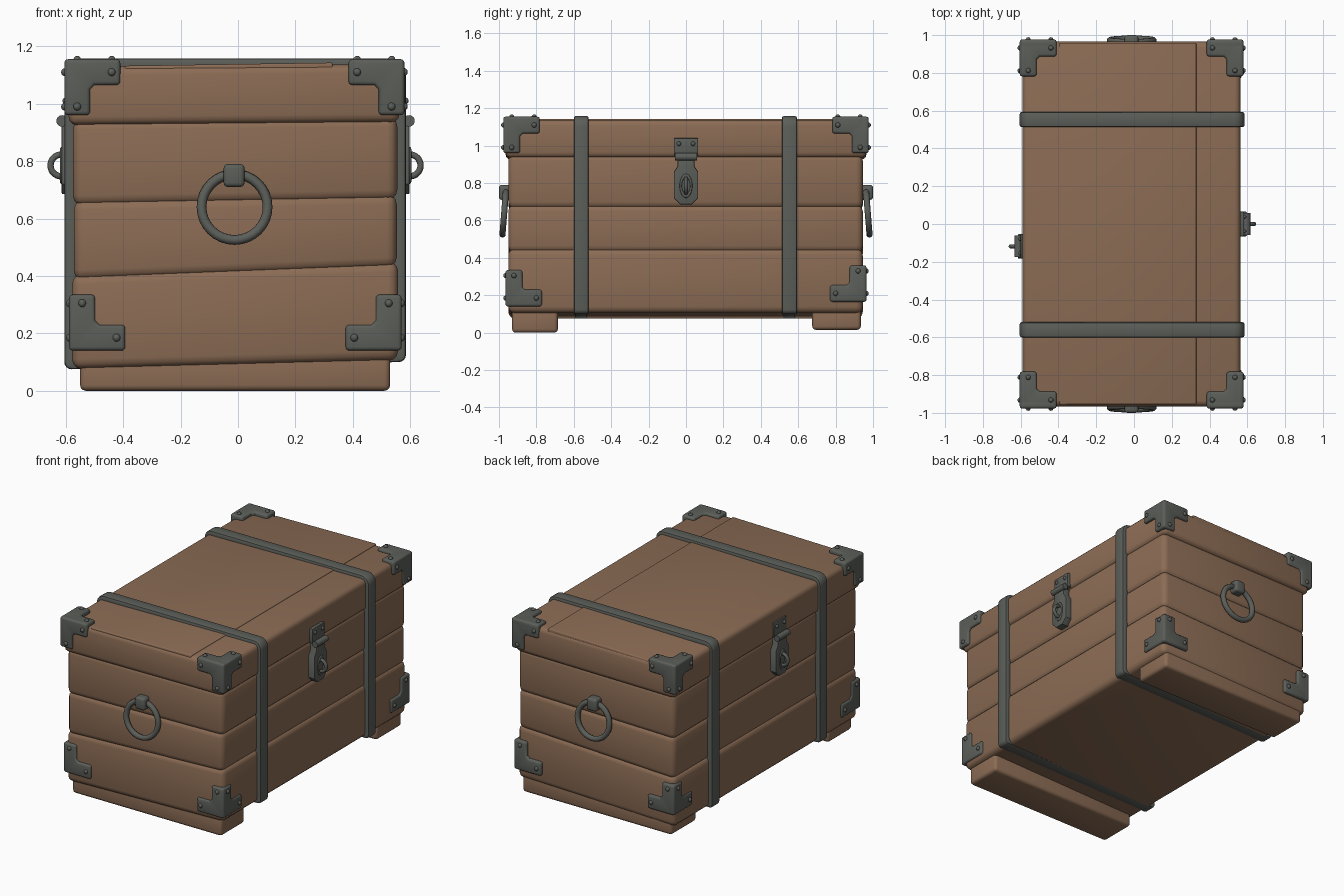
import bpy, bmesh, math
from mathutils import Matrix, Vector

if "Cube" in bpy.data.objects:
    bpy.data.objects.remove(bpy.data.objects["Cube"])


def material(name, rgb):
    m = bpy.data.materials.new(name)
    m.use_nodes = True
    m.diffuse_color = (*rgb, 1)
    node = next(n for n in m.node_tree.nodes if n.type == 'BSDF_PRINCIPLED')
    node.inputs["Base Color"].default_value = (*rgb, 1)
    node.inputs["Roughness"].default_value = 0.8
    return m


WOOD = material("brown wood", (0.26, 0.15, 0.09))
IRON = material("dark iron", (0.105, 0.112, 0.1))


def finish(bm, name, mat):
    bmesh.ops.recalc_face_normals(bm, faces=bm.faces)
    me = bpy.data.meshes.new(name)
    bm.to_mesh(me)
    bm.free()
    ob = bpy.data.objects.new(name, me)
    bpy.context.collection.objects.link(ob)
    me.materials.append(mat)
    bpy.ops.object.select_all(action='DESELECT')
    ob.select_set(True)
    bpy.context.view_layer.objects.active = ob
    bpy.ops.object.shade_smooth_by_angle(angle=math.radians(40))
    return ob


def bevel(bm, width, segments):
    bmesh.ops.recalc_face_normals(bm, faces=bm.faces)
    edges = [e for e in bm.edges if len(e.link_faces) == 2 and e.calc_face_angle() > 0.8]
    bmesh.ops.bevel(bm, geom=edges, offset=width, segments=segments, profile=0.5,
                    affect='EDGES', clamp_overlap=True)


def prism(bm, points, direction):
    """Extrude a closed outline along a direction."""
    face = bm.faces.new([bm.verts.new(p) for p in points])
    out = bmesh.ops.extrude_face_region(bm, geom=[face], use_keep_orig=True)
    bmesh.ops.translate(bm, vec=direction,
                        verts=[v for v in out["geom"] if isinstance(v, bmesh.types.BMVert)])


def plank(name, x0, x1, y0, y1, bottom, top, width, mat=WOOD, segments=3):
    """Box whose bottom and top heights are given at its two x ends."""
    bm = bmesh.new()
    outline = [(x0, y0, bottom[0]), (x1, y0, bottom[1]), (x1, y0, top[1]), (x0, y0, top[0])]
    prism(bm, outline, (0, y1 - y0, 0))
    bevel(bm, width, segments)
    return finish(bm, name, mat)


def rivet(bm, at, radius=0.014):
    bmesh.ops.create_uvsphere(bm, u_segments=10, v_segments=6, radius=radius,
                              matrix=Matrix.Translation(at))


# Body boards, lid and feet
plank("lower_boards", -0.578, 0.558, -0.95, 0.945, (0.075, 0.105), (0.405, 0.45), 0.035)
plank("middle_boards", -0.572, 0.553, -0.95, 0.945, (0.385, 0.43), (0.665, 0.685), 0.035)
plank("upper_boards", -0.575, 0.555, -0.95, 0.945, (0.645, 0.665), (0.945, 0.955), 0.035)
plank("lid", -0.59, 0.563, -0.965, 0.965, (0.925, 0.935), (1.13, 1.138), 0.03)
plank("lid_center_board", -0.395, 0.33, -0.955, 0.958, (1.1, 1.1), (1.132, 1.143), 0.006)
plank("front_foot", -0.55, 0.53, -0.93, -0.685, (0, 0), (0.13, 0.13), 0.02)
plank("back_foot", -0.55, 0.53, 0.675, 0.935, (0.015, 0.015), (0.13, 0.13), 0.02)


# Iron straps wrapped around the chest
def rounded_loop(inset, y):
    left, right, top = -0.605 + inset, 0.585 - inset, 1.158 - inset
    pts = []
    corners = [(right, top, 0.055, 0), (left, top, 0.055, 1),
               (left, 0.075 + inset, 0.025, 2), (right, 0.1 + inset, 0.025, 3)]
    for x, z, r, k in corners:
        r = max(r - inset, 0.012)
        cx = x - r if k in (0, 3) else x + r
        cz = z - r if k < 2 else z + r
        for i in range(5):
            a = math.pi / 2 * (k + i / 4)
            pts.append((cx + r * math.cos(a), y, cz + r * math.sin(a)))
    return pts


def strap(name, y, half=0.04):
    bm = bmesh.new()
    loops = [[bm.verts.new(p) for p in rounded_loop(inset, side)]
             for inset, side in ((0, y - half), (0, y + half),
                                 (0.045, y + half), (0.045, y - half))]
    n = len(loops[0])
    for j in range(4):
        a, b = loops[j], loops[(j + 1) % 4]
        for i in range(n):
            bm.faces.new((a[i], a[(i + 1) % n], b[(i + 1) % n], b[i]))
    bevel(bm, 0.01, 2)
    finish(bm, name, IRON)


strap("front_strap", -0.56)
strap("back_strap", 0.553)


# Corner brackets: one L-shaped plate per covered face, with rivets
def bracket(name, corner, signs, planes, length=0.195, width=0.09):
    bm = bmesh.new()
    ell = [(0, 0), (length, 0), (length, width), (width + 0.015, width),
           (width, width + 0.015), (width, length), (0, length)]

    def place(u, v, w, a, b):
        p = Vector((0, 0, 0))
        p[a], p[b], p[3 - a - b] = u, v, w
        return Vector(c - s * q for c, s, q in zip(corner, signs, p))

    for a, b in planes:
        depth = place(0, 0, 0.045, a, b) - place(0, 0, 0, a, b)
        prism(bm, [place(u, v, 0, a, b) for u, v in ell], depth)
    bevel(bm, 0.013, 3)
    for a, b in planes:
        for u, v in ((length - 0.03, width / 2), (width / 2, length - 0.03)):
            rivet(bm, place(u, v, 0.002, a, b))
    finish(bm, name, IRON)


SIDES = [(0, 2), (1, 2)]
for sx, side in ((1, "left"), (-1, "right")):
    for sy, end in ((-1, "front"), (1, "back")):
        bracket(f"{end}_{side}_lid_bracket", (0.58 if sx > 0 else -0.605, sy * 0.977, 1.155),
                (sx, sy, 1), SIDES + [(0, 1)])
        bracket(f"{end}_{side}_base_bracket",
                (0.57 if sx > 0 else -0.588, sy * 0.965, 0.14 if sy < 0 else 0.165),
                (sx, sy, -1), SIDES)


# Ring handles on both ends
def torus(name, at, rotation, major, minor, squash=1):
    bpy.ops.mesh.primitive_torus_add(location=at, rotation=rotation, major_radius=major,
                                     minor_radius=minor, major_segments=32, minor_segments=10)
    ob = bpy.context.object
    ob.name = name
    ob.scale.y = squash
    ob.data.materials.append(IRON)
    bpy.ops.object.shade_smooth_by_angle(angle=math.radians(60))


for s, end in ((-1, "front"), (1, "back")):
    torus(end + "_ring_handle", (-0.012, s * 0.972, 0.64), (math.pi / 2 + s * 0.08, 0, 0),
          0.115, 0.017)
    y0, y1 = sorted((s * 0.93, s * 1.0))
    plank(end + "_handle_clip", -0.05, 0.023, y0, y1, (0.71, 0.71), (0.79, 0.79), 0.015, IRON)


# Hinged hasp latches on both long sides
def latch(side, s, x, y):
    bm = bmesh.new()
    upper = [(-0.065, 0.945), (0.065, 0.945), (0.065, 1.04), (-0.065, 1.04)]
    half = [(0.03, 0.685), (0.065, 0.72), (0.065, 0.86), (0.045, 0.89), (0.045, 0.935)]
    hasp = half + [(-u, z) for u, z in reversed(half)]
    for outline, depth in ((upper, 0.025), (hasp, 0.04)):
        prism(bm, [(x - s * 0.02, y + u, z) for u, z in outline], (s * (depth + 0.02), 0, 0))
    bevel(bm, 0.006, 2)
    for u in (-0.038, 0.038):
        rivet(bm, (x + s * 0.025, y + u, 1.01), 0.012)
    turn = Matrix.Translation((x + s * 0.038, y, 0.94)) @ Matrix.Rotation(math.pi / 2, 4, 'X')
    bmesh.ops.create_cone(bm, cap_ends=True, segments=14, radius1=0.02, radius2=0.02,
                          depth=0.115, matrix=turn)
    finish(bm, side + "_latch", IRON)
    # Raised slot rim and the staple that passes through it
    torus(side + "_slot_rim", (x + s * 0.04, y, 0.785), (math.pi / 2, 0, math.pi / 2),
          0.028, 0.006, 1.9)
    torus(side + "_staple", (x + s * 0.04, y, 0.785), (math.pi / 2, 0, 0), 0.038, 0.011)


latch("left", 1, 0.558, 0.0)
latch("right", -1, -0.575, -0.118)
